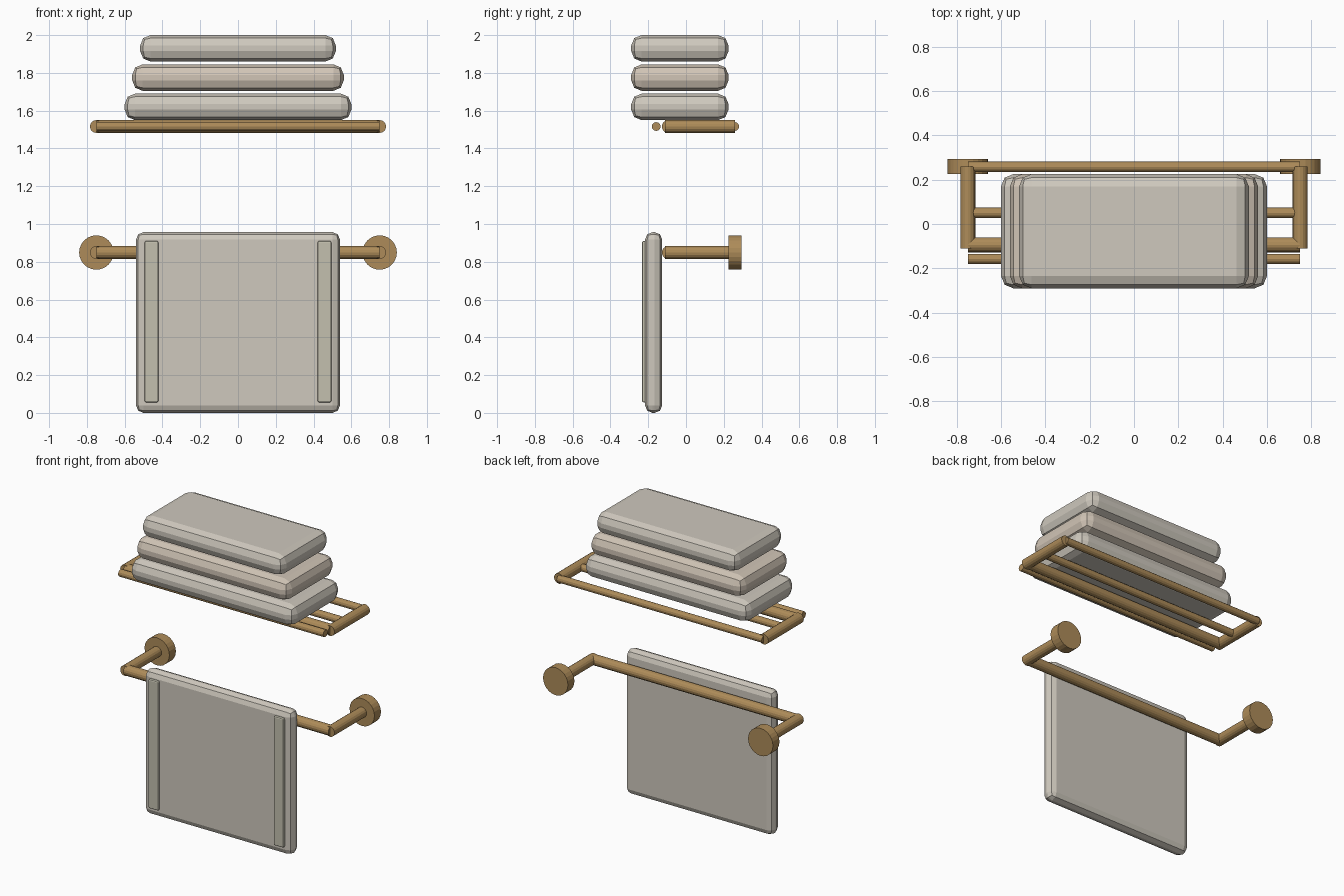
import bpy
import math

if "Cube" in bpy.data.objects:
    bpy.data.objects.remove(bpy.data.objects["Cube"])


def material(name, rgb):
    m = bpy.data.materials.new(name)
    m.diffuse_color = (*rgb, 1)
    m.use_nodes = True
    m.node_tree.nodes["Principled BSDF"].inputs["Base Color"].default_value = m.diffuse_color
    return m


brass = material("brass", (0.42, 0.26, 0.10))
linen = material("linen", (0.62, 0.58, 0.51))
sand = material("sand", (0.64, 0.56, 0.47))
sage = material("sage", (0.55, 0.53, 0.43))


def rod(name, axis, centre, length, radius, sides=16):
    """Cylinder lying along x or y."""
    rot = (0, math.pi / 2, 0) if axis == "x" else (math.pi / 2, 0, 0)
    bpy.ops.mesh.primitive_cylinder_add(vertices=sides, radius=radius, depth=length,
                                        location=centre, rotation=rot)
    ob = bpy.context.object
    ob.name = name
    ob.data.materials.append(brass)
    return ob


def cushion(name, lo, hi, bevel, mat, segments=2):
    """Box between two corners with softened edges."""
    bpy.ops.mesh.primitive_cube_add(size=1)
    ob = bpy.context.object
    ob.name = name
    size = [b - a for a, b in zip(lo, hi)]
    mid = [(a + b) / 2 for a, b in zip(lo, hi)]
    for v in ob.data.vertices:
        v.co = [c * s for c, s in zip(v.co, size)]
    ob.location = mid
    mod = ob.modifiers.new("soft_edges", "BEVEL")
    mod.width = bevel
    mod.segments = segments
    ob.data.materials.append(mat)
    return ob


HALF, TUBE, RAIL = 0.75, 0.034, 0.0235
SHELF_Z, BAR_Z, FRONT_Y = 1.516, 0.849, -0.094

# Shelf frame and thin rails
rod("shelf_front_bar", "x", (0, FRONT_Y, SHELF_Z), 2 * HALF, TUBE)
for label, y in (("front", -0.158), ("middle", 0.05), ("back", 0.258)):
    rod(f"shelf_{label}_rail", "x", (0, y, SHELF_Z), 2 * HALF, RAIL, 12)

# Hanging bar
rod("towel_bar", "x", (0, FRONT_Y, BAR_Z), 2 * HALF, TUBE)

# Side arms, wall posts and wall plates
for side, s in (("left", -1), ("right", 1)):
    x = s * HALF
    rod(f"shelf_{side}_arm", "y", (x, 0.074, SHELF_Z), 0.37, TUBE)
    rod(f"bar_{side}_post", "y", (x, 0.064, BAR_Z), 0.35, TUBE)
    rod(f"bar_{side}_wall_plate", "y", (x, 0.2585, BAR_Z), 0.068, 0.091, 24)

# Stack of folded towels
for label, half, z, mat in (("bottom", 0.60, 1.55, linen),
                            ("middle", 0.56, 1.705, sand),
                            ("top", 0.518, 1.86, linen)):
    cushion(f"{label}_folded_towel", (-half, -0.29, z), (half, 0.225, z + 0.14),
            0.055, mat)

# Hanging towel with two trim bands on its front
cushion("hanging_towel", (-0.54, -0.217, 0.0), (0.54, -0.126, 0.957), 0.04, linen)
for side, s in (("left", -1), ("right", 1)):
    x = s * 0.458
    cushion(f"{side}_trim_band", (x - 0.036, -0.233, 0.056),
            (x + 0.036, -0.205, 0.91), 0.008, sage)
